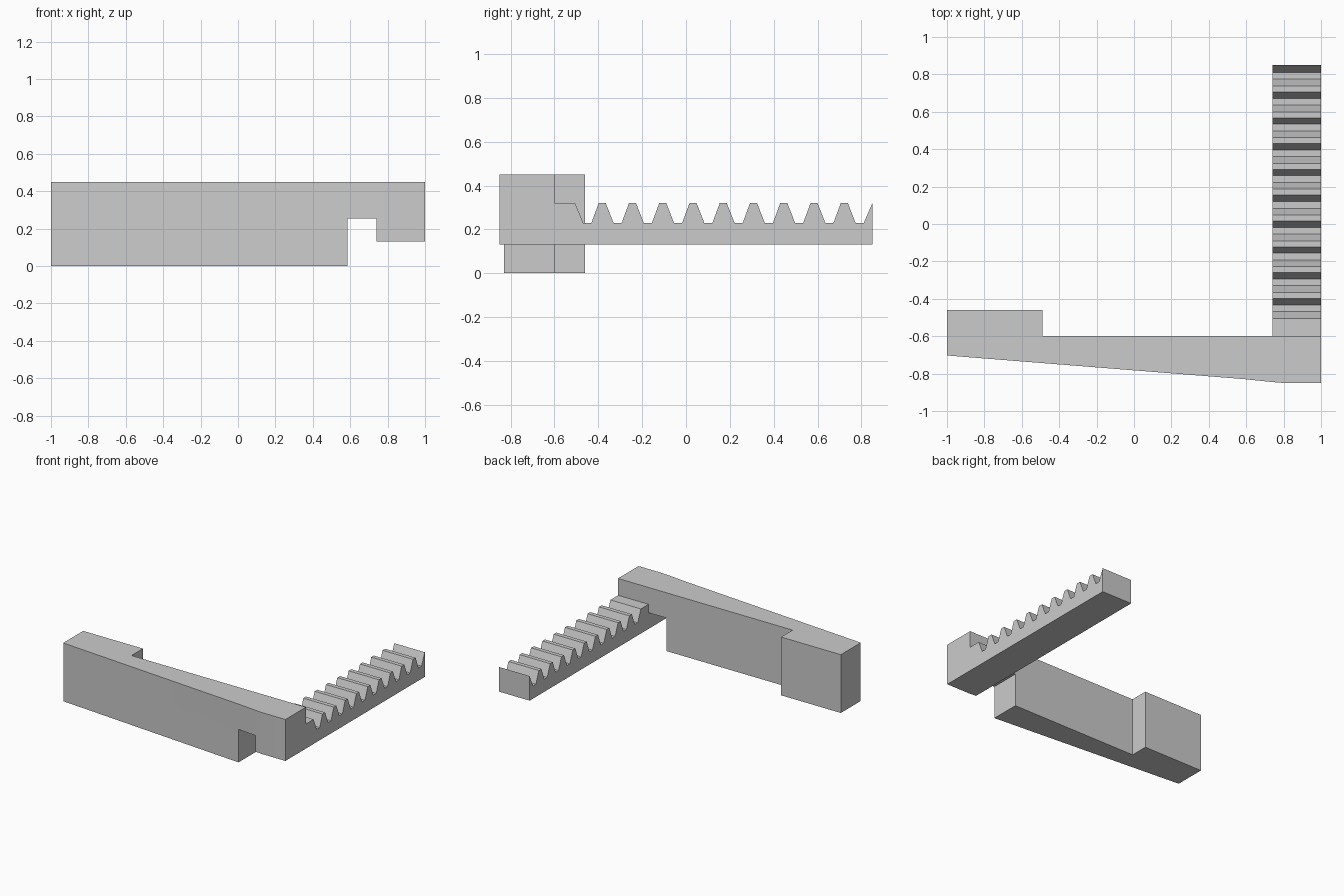
import bpy
import bmesh
from math import radians
from mathutils import Vector

cube = bpy.data.objects.get("Cube")
if cube:
    bpy.data.objects.remove(cube, do_unlink=True)

grey = bpy.data.materials.new("plain grey")
grey.use_nodes = True
grey.diffuse_color = (0.6, 0.6, 0.6, 1)
grey.node_tree.nodes["Principled BSDF"].inputs["Base Color"].default_value = (0.6, 0.6, 0.6, 1)


def prism(name, points, sweep):
    """Extrude a closed planar outline along the sweep vector."""
    bm = bmesh.new()
    face = bm.faces.new([bm.verts.new(p) for p in points])
    ext = bmesh.ops.extrude_face_region(bm, geom=[face])
    moved = [v for v in ext["geom"] if isinstance(v, bmesh.types.BMVert)]
    bmesh.ops.translate(bm, verts=moved, vec=Vector(sweep))
    bmesh.ops.recalc_face_normals(bm, faces=bm.faces)
    mesh = bpy.data.meshes.new(name)
    bm.to_mesh(mesh)
    bm.free()
    mesh.materials.append(grey)
    obj = bpy.data.objects.new(name, mesh)
    bpy.context.collection.objects.link(obj)
    return obj


def activate(obj):
    bpy.ops.object.select_all(action="DESELECT")
    obj.select_set(True)
    bpy.context.view_layer.objects.active = obj


BACK, TOP = -0.6, 0.45
RACK_X, RACK_LOW, RACK_TOP, ROOT = 0.74, 0.13, 0.32, 0.228

# Jaw: tapered plan outline with a thick pad at the far end
plan = [(-1, -0.703), (0.585, -0.829), (RACK_X, -0.845), (0.8, -0.85), (1, -0.85),
        (1, BACK), (-0.49, BACK), (-0.49, -0.46), (-1, -0.46)]
jaw = prism("jaw", [(x, y, 0) for x, y in plan], (0, 0, TOP))

# Stepped relief under the jaw beside and below the rack
step = [(0.585, -0.1), (1.1, -0.1), (1.1, RACK_LOW), (RACK_X, RACK_LOW),
        (RACK_X, 0.255), (0.585, 0.255)]
cutter = prism("relief_cutter", [(x, -1, z) for x, z in step], (0, 1, 0))
cutter.hide_render = True
cut = jaw.modifiers.new("relief", "BOOLEAN")
cut.operation, cut.solver, cut.object = "DIFFERENCE", "EXACT", cutter
activate(jaw)
bpy.ops.object.modifier_apply(modifier=cut.name)
bpy.data.objects.remove(cutter, do_unlink=True)
bpy.ops.object.shade_smooth_by_angle(angle=radians(20))

# Toothed rack: side profile with a repeated trapezoid tooth
PITCH, TEETH = 0.138, 9
side = [(BACK, RACK_LOW), (BACK, RACK_TOP), (-0.506, RACK_TOP), (-0.468, ROOT)]
for i in range(TEETH):
    y = -0.432 + i * PITCH
    side += [(y, ROOT), (y + 0.034, RACK_TOP), (y + 0.066, RACK_TOP), (y + 0.102, ROOT)]
side += [(-0.432 + TEETH * PITCH, ROOT), (0.85, RACK_TOP), (0.85, RACK_LOW)]
prism("toothed_rack", [(RACK_X, y, z) for y, z in side], (1 - RACK_X, 0, 0))
